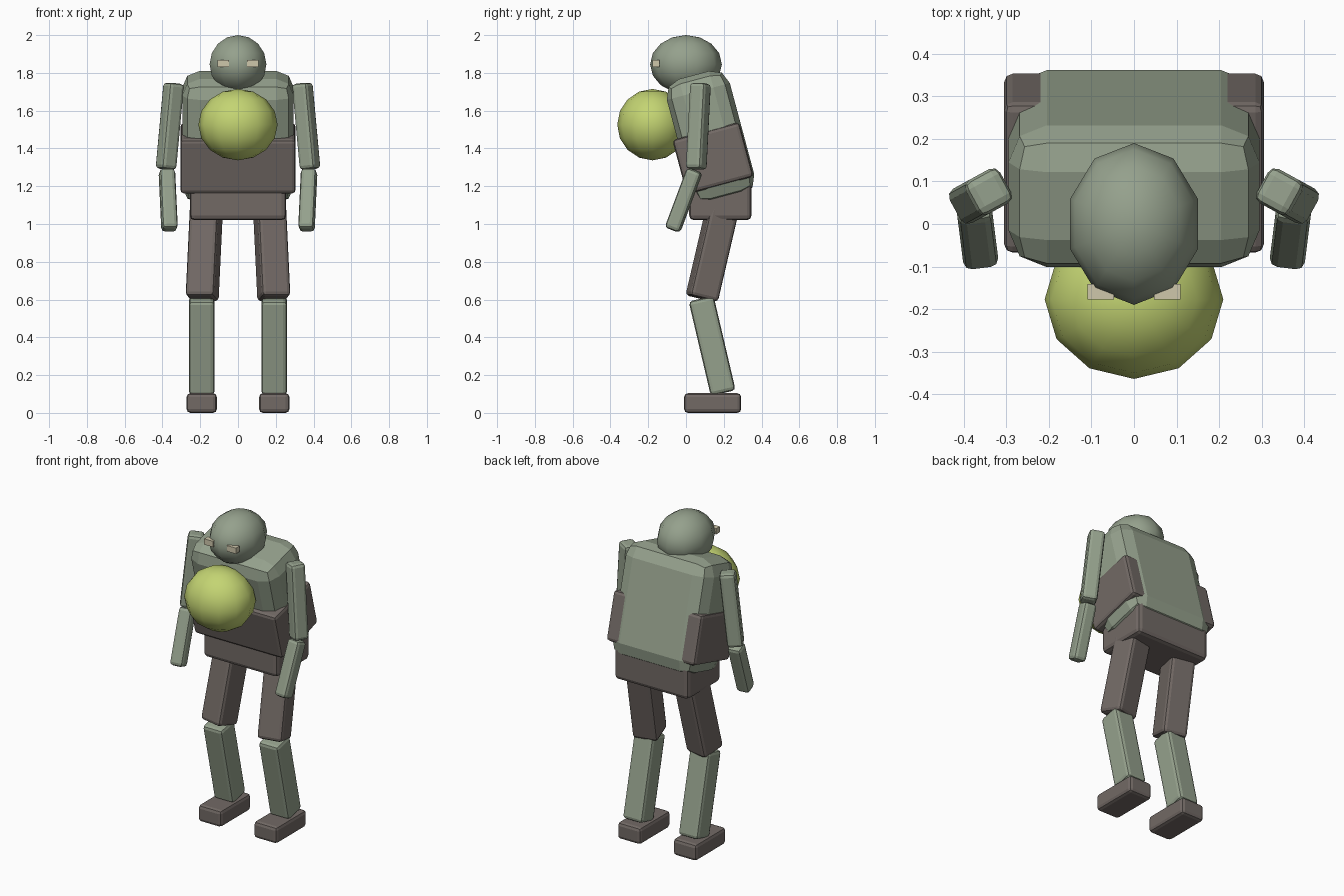
import bpy, bmesh, math
from mathutils import Vector, Matrix

if "Cube" in bpy.data.objects:
    bpy.data.objects.remove(bpy.data.objects["Cube"])


def material(name, rgb):
    m = bpy.data.materials.new(name)
    m.diffuse_color = (*rgb, 1)
    m.use_nodes = True
    m.node_tree.nodes["Principled BSDF"].inputs["Base Color"].default_value = m.diffuse_color
    return m


SKIN = material("grey green skin", (0.30, 0.355, 0.265))
CLOTH = material("dark brown cloth", (0.168, 0.142, 0.13))
GLOW = material("yellow green", (0.55, 0.66, 0.17))
CREAM = material("cream eyes", (0.62, 0.57, 0.41))


def finish(name, bm, mat, matrix, smooth=False):
    mesh = bpy.data.meshes.new(name)
    bm.to_mesh(mesh)
    bm.free()
    mesh.materials.append(mat)
    for p in mesh.polygons:
        p.use_smooth = smooth
    obj = bpy.data.objects.new(name, mesh)
    bpy.context.collection.objects.link(obj)
    obj.matrix_world = matrix
    return obj


def box(name, centre, size, mat, bevel=0.02, rot=None):
    bm = bmesh.new()
    bmesh.ops.create_cube(bm, size=1)
    bmesh.ops.scale(bm, vec=size, verts=bm.verts)
    if bevel:
        bmesh.ops.bevel(bm, geom=bm.edges[:], offset=bevel, segments=2,
                        profile=0.5, affect='EDGES')
    rot = rot or Matrix.Identity(4)
    return finish(name, bm, mat, Matrix.Translation(centre) @ rot)


def limb(name, a, b, width, mat, bevel=0.02):
    """Square bevelled bar between two joints."""
    a, b = Vector(a), Vector(b)
    d = b - a
    rot = d.to_track_quat('Z', 'Y').to_matrix().to_4x4()
    return box(name, (a + b) / 2, (width, width, d.length), mat, bevel, rot)


def ball(name, centre, radii, segments, rings, mat):
    bm = bmesh.new()
    bmesh.ops.create_uvsphere(bm, u_segments=segments, v_segments=rings, radius=1)
    bmesh.ops.scale(bm, vec=radii, verts=bm.verts)
    return finish(name, bm, mat, Matrix.Translation(centre), True)


# Trunk, leaning forward
lean = Matrix.Rotation(math.radians(15), 4, 'X')
box("torso", (0, 0.13, 1.46), (0.59, 0.345, 0.68), SKIN, 0.09, lean)
box("waist_wrap", (0, 0.143, 1.348), (0.61, 0.366, 0.298), CLOTH, 0.02, lean)
box("pelvis", (0, 0.182, 1.125), (0.51, 0.33, 0.21), CLOTH, 0.025)

# Head and throat sac
ball("head", (0, 0, 1.845), (0.158, 0.19, 0.155), 10, 8, SKIN)
ball("throat_sac", (0, -0.177, 1.526), (0.21, 0.187, 0.189), 12, 8, GLOW)

# Paired parts
for s, side in ((-1, "right"), (1, "left")):
    box(f"{side}_eye", (s * 0.078, -0.159, 1.85), (0.062, 0.036, 0.036), CREAM, 0)
    limb(f"{side}_upper_arm", (s * 0.34, 0.077, 1.745), (s * 0.382, 0.054, 1.29), 0.092, SKIN)
    limb(f"{side}_forearm", (s * 0.377, 0.047, 1.285), (s * 0.362, -0.072, 0.968), 0.083, SKIN)
    limb(f"{side}_thigh", (s * 0.165, 0.205, 1.13), (s * 0.19, 0.083, 0.605), 0.155, CLOTH)
    limb(f"{side}_shin", (s * 0.192, 0.08, 0.605), (s * 0.192, 0.197, 0.105), 0.135, SKIN)
    box(f"{side}_foot", (s * 0.192, 0.141, 0.052), (0.16, 0.302, 0.104), CLOTH, 0.02)
